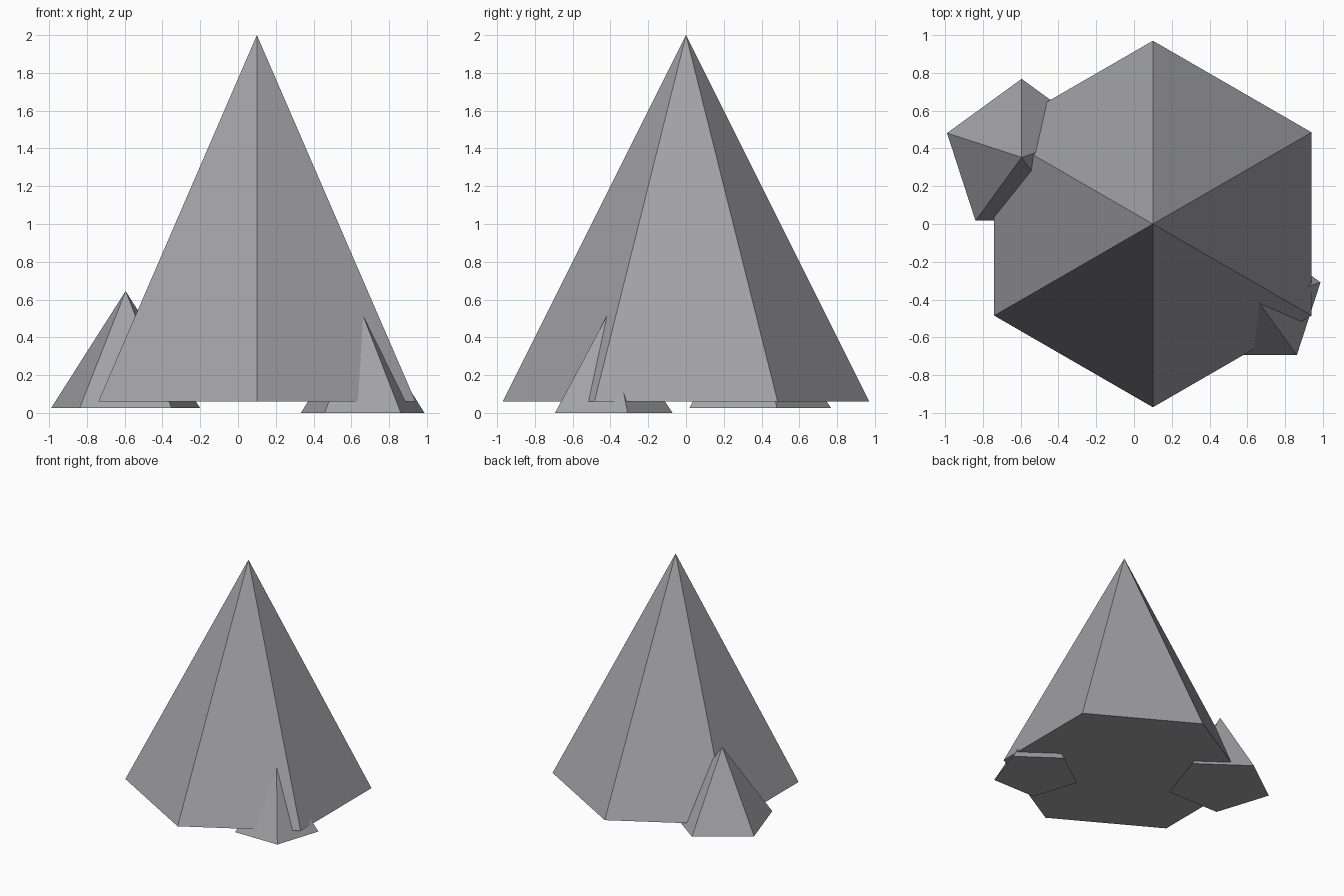
import bpy
import math

if "Cube" in bpy.data.objects:
    bpy.data.objects.remove(bpy.data.objects["Cube"])

stone = bpy.data.materials.new("grey stone")
stone.diffuse_color = (0.36, 0.36, 0.385, 1)
stone.use_nodes = True
stone.node_tree.nodes["Principled BSDF"].inputs["Base Color"].default_value = stone.diffuse_color


def spike(name, sides, radius, x, y, base, tip):
    """Faceted closed cone with one base corner pointing to +y."""
    bpy.ops.mesh.primitive_cone_add(
        vertices=sides, radius1=radius, radius2=0, depth=tip - base,
        end_fill_type='NGON', location=(x, y, (base + tip) / 2))
    obj = bpy.context.object
    obj.name = name
    obj.data.materials.append(stone)
    return obj


# Tall six-sided rock
spike("main_rock", 6, 0.97, 0.10, 0.0, 0.06, 2.0)
# Five-sided rocks half buried in its sides
spike("left_back_rock", 5, 0.415, -0.595, 0.353, 0.025, 0.645)
spike("right_front_rock", 5, 0.344, 0.66, -0.415, 0.0, 0.52)
